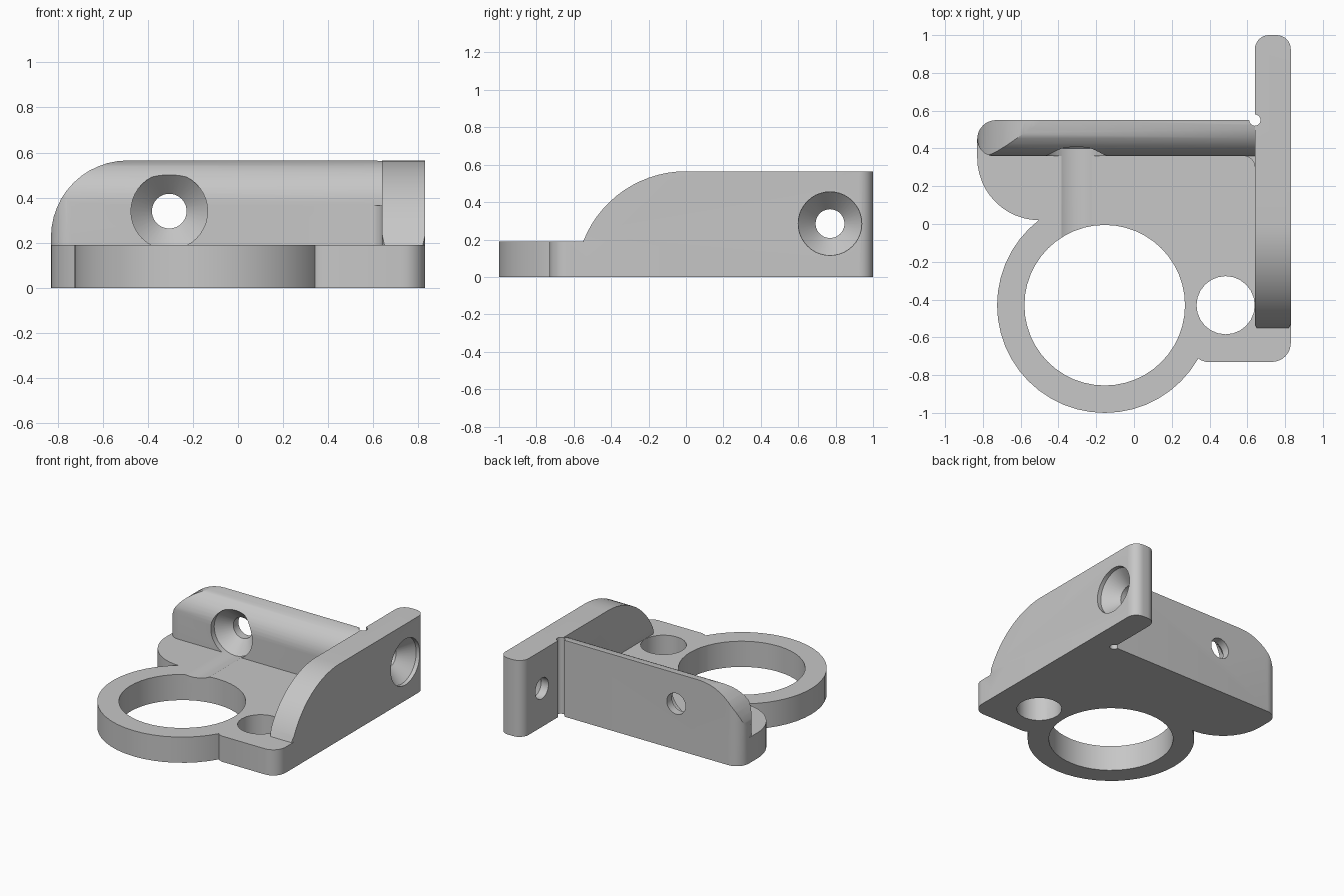
import bpy, bmesh, math

if "Cube" in bpy.data.objects:
    bpy.data.objects.remove(bpy.data.objects["Cube"])

metal = bpy.data.materials.new("light grey")
metal.diffuse_color = (0.57, 0.57, 0.57, 1)
metal.use_nodes = True
metal.node_tree.nodes["Principled BSDF"].inputs["Base Color"].default_value = metal.diffuse_color
AXES = {'x': lambda a, b, t: (t, a, b),
        'y': lambda a, b, t: (a, t, b),
        'z': lambda a, b, t: (a, b, t)}


def finish(name, bm):
    bmesh.ops.recalc_face_normals(bm, faces=bm.faces)
    me = bpy.data.meshes.new(name)
    bm.to_mesh(me)
    bm.free()
    me.materials.append(metal)
    ob = bpy.data.objects.new(name, me)
    bpy.context.collection.objects.link(ob)
    return ob


def arc(cx, cy, r, a0, a1, n=12):
    return [(cx + r * math.cos(math.radians(a0 + (a1 - a0) * i / n)),
             cy + r * math.sin(math.radians(a0 + (a1 - a0) * i / n))) for i in range(n + 1)]


def prism(name, pts, axis, lo, hi):
    """Extrude a 2D profile along an axis."""
    pts = [p for i, p in enumerate(pts) if math.dist(p, pts[i - 1]) > 1e-5]
    bm = bmesh.new()
    rings = [[bm.verts.new(AXES[axis](a, b, t)) for a, b in pts] for t in (lo, hi)]
    n = len(pts)
    bm.faces.new(rings[0])
    bm.faces.new(rings[1])
    for i in range(n):
        j = (i + 1) % n
        bm.faces.new((rings[0][i], rings[0][j], rings[1][j], rings[1][i]))
    return finish(name, bm)


def lathe(name, ca, cb, axis, profile, n=40):
    """Round solid about an axis; profile holds (position, radius)."""
    bm = bmesh.new()
    rings = [[bm.verts.new(AXES[axis](ca + r * math.cos(2 * math.pi * i / n),
                                      cb + r * math.sin(2 * math.pi * i / n), t))
              for i in range(n)] for t, r in profile]
    bm.faces.new(rings[0])
    bm.faces.new(rings[-1])
    for p, q in zip(rings, rings[1:]):
        for i in range(n):
            j = (i + 1) % n
            bm.faces.new((p[i], p[j], q[j], q[i]))
    return finish(name, bm)


def combine(ob, other, op):
    m = ob.modifiers.new("boolean", 'BOOLEAN')
    m.operation, m.solver, m.object = op, 'EXACT', other
    bpy.context.view_layer.objects.active = ob
    bpy.ops.object.modifier_apply(modifier=m.name)
    bpy.data.objects.remove(other)


B, T = 0.19, 0.565   # base and wall heights

# base plate with rounded lobe and foot corner
outline = ([(-0.83, 0.45)] + arc(-0.50, 0.35, 0.33, 180, 270) + [(-0.4, 0.02), (0.1, -0.43),
           (0.33, -0.70), (0.35, -0.72), (0.38, -0.73)] + arc(0.73, -0.63, 0.10, 270, 360, 8)
           + [(0.83, -0.3), (0.73, -0.3), (0.73, 0.45)])
bracket = prism("bracket", outline, 'z', 0, B)

# ring body
combine(bracket, lathe("ring", -0.155, -0.43, 'z', [(0, 0.57), (B, 0.57)], 48), 'UNION')

# back wall: rounded footprint, then rounded front top edge and swept top corner
foot = [(0.70, 0.36), (0.70, 0.55)] + arc(-0.73, 0.45, 0.10, 90, 180, 8) \
    + arc(-0.74, 0.449, 0.09, 180, 270, 8)[:-1] + [(-0.74, 0.36)]
back = prism("back_wall", foot, 'z', 0, 0.7)
top = [(0.6, -0.1), (0.6, T)] + arc(0.55, T - 0.19, 0.19, 90, 180) + [(0.33, T - 0.2), (0.33, -0.1)]
combine(back, prism("top_trim", top, 'x', -0.9, 0.9), 'INTERSECT')
side = [(0.9, -0.1), (0.9, 0.7), (-0.49, 0.7), (-0.49, T)] + arc(-0.49, T - 0.34, 0.34, 90, 180) \
    + [(-0.88, 0.22), (-0.88, -0.1)]
combine(back, prism("side_trim", side, 'y', 0.2, 0.7), 'INTERSECT')
combine(bracket, back, 'UNION')

# right wall: swept front, rounded rear edges
right = prism("right_wall", [(1.05, 0), (1.05, T)] + arc(0.0, -0.025, 0.59, 90, 158.7, 14)
              + [(-0.55, 0)], 'x', 0.6, 0.9)
foot = arc(0.715, 0.925, 0.075, 90, 180, 8) + [(0.64, -0.53), (0.655, -0.56), (0.815, -0.56),
       (0.83, -0.53)] + arc(0.755, 0.925, 0.075, 0, 90, 8)
combine(right, prism("foot_trim", foot, 'z', -0.1, 0.7), 'INTERSECT')
combine(bracket, right, 'UNION')

# small fillet in the inner corner
combine(bracket, prism("corner_fillet", [(0.7, 0.30), (0.7, 0.4), (0.58, 0.4)]
        + arc(0.58, 0.30, 0.06, 90, 0, 6), 'z', 0.1, 0.365), 'UNION')

# holes: ring bore, pin hole, corner relief, two countersunk screw holes
for cutter in (
        lathe("ring_bore", -0.155, -0.43, 'z', [(-0.1, 0.425), (0.7, 0.425)], 48),
        lathe("pin_hole", 0.485, -0.43, 'z', [(-0.1, 0.154), (0.4, 0.154)], 24),
        lathe("corner_relief", 0.64, 0.55, 'z', [(-0.1, 0.03), (0.7, 0.03)], 16),
        lathe("back_screw_hole", -0.305, 0.34, 'y',
              [(-0.1, 0.17), (0.40, 0.17), (0.49, 0.077), (0.7, 0.077)]),
        lathe("side_screw_hole", 0.77, 0.285, 'x',
              [(0.5, 0.077), (0.70, 0.077), (0.80, 0.17), (0.9, 0.17)])):
    combine(bracket, cutter, 'DIFFERENCE')

bpy.ops.object.select_all(action='DESELECT')
bracket.select_set(True)
bpy.context.view_layer.objects.active = bracket
bpy.ops.object.shade_smooth_by_angle(angle=math.radians(28))
